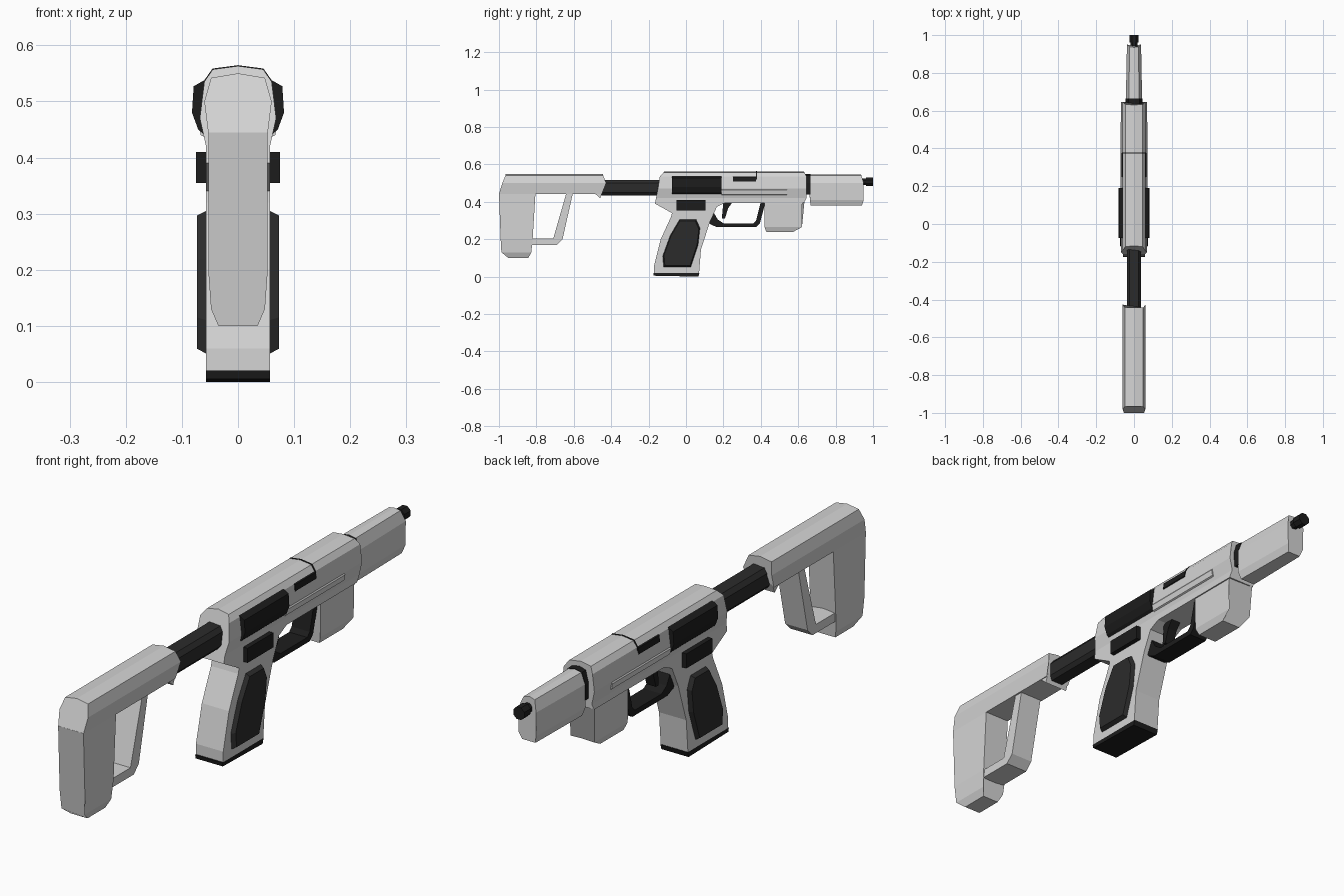
import bpy, bmesh, math
from mathutils import Vector

if "Cube" in bpy.data.objects:
    bpy.data.objects.remove(bpy.data.objects["Cube"])


def material(name, v):
    m = bpy.data.materials.new(name)
    m.diffuse_color = (v, v, v, 1)
    m.use_nodes = True
    m.node_tree.nodes["Principled BSDF"].inputs["Base Color"].default_value = m.diffuse_color
    return m


GREY = material("light grey", 0.66)
DARK = material("charcoal", 0.024)
BLACK = material("black", 0.012)


def finish(name, bm, mat):
    bmesh.ops.remove_doubles(bm, verts=bm.verts, dist=1e-5)
    bmesh.ops.recalc_face_normals(bm, faces=bm.faces)
    me = bpy.data.meshes.new(name)
    bm.to_mesh(me)
    bm.free()
    me.materials.append(mat)
    ob = bpy.data.objects.new(name, me)
    bpy.context.collection.objects.link(ob)
    return ob


def bridge(bm, ring_a, ring_b):
    """Closed solid between two equal rings of points."""
    a = [bm.verts.new(p) for p in ring_a]
    b = [bm.verts.new(p) for p in ring_b]
    n = len(a)
    for i in range(n):
        j = (i + 1) % n
        bm.faces.new((a[i], a[j], b[j], b[i]))
    bm.faces.new(a)
    bm.faces.new(b)


def sweep(name, rows, mat, taper=1.0):
    """Half cross-section rows (x, z, y_start, y_end), mirrored in x."""
    bm = bmesh.new()
    full = rows + [(-x, z, a, b) for x, z, a, b in reversed(rows) if x > 0]
    bridge(bm, [(x, a, z) for x, z, a, b in full],
           [(x * taper, b, z) for x, z, a, b in full])
    return finish(name, bm, mat)


def band(name, section, y0, y1, mat):
    return sweep(name, [(x, z, y0, y1) for x, z in section], mat)


def prism(name, pts, half, mat):
    """Side profile (y, z) extruded across x."""
    bm = bmesh.new()
    bridge(bm, [(-half, y, z) for y, z in pts], [(half, y, z) for y, z in pts])
    return finish(name, bm, mat)


def side_plates(name, pts, x0, x1, scale, mat):
    """Chamfered plate on both sides."""
    cy = sum(p[0] for p in pts) / len(pts)
    cz = sum(p[1] for p in pts) / len(pts)
    bm = bmesh.new()
    for s in (-1, 1):
        bridge(bm, [(s * x0, y, z) for y, z in pts],
               [(s * x1, cy + (y - cy) * scale, cz + (z - cz) * scale) for y, z in pts])
    return finish(name, bm, mat)


# Receiver and grip
sweep("receiver", [(0, .563, -.115, .63), (.045, .557, -.12, .633), (.06, .535, -.14, .645),
                   (.068, .47, -.15, .645), (.057, .42, -.16, .645), (.057, .395, -.165, .63)], GREY)
prism("grip", [(-.16, .41), (-.165, .39), (-.075, .34), (-.08, .32), (-.135, .20), (-.17, .06),
               (-.17, .02), (.07, .02), (.08, .145), (.128, .293), (.165, .373), (.22, .40)], .057, GREY)
prism("grip_base", [(-.175, .02), (-.172, .005), (.066, 0), (.072, .02)], .057, BLACK)
side_plates("grip_panel", [(-.035, .305), (.055, .305), (.075, .26), (.065, .17), (.025, .05),
                           (-.12, .05), (-.125, .11), (-.085, .22)], .056, .073, .93, DARK)

# Receiver details
band("upper_panel", [(.056, .54), (.079, .527), (.082, .48), (.071, .45), (.055, .436)], -.075, .19, BLACK)
side_plates("lower_panel", [(-.05, .41), (.105, .41), (.105, .355), (-.05, .355)], .055, .075, 1, BLACK)
band("ejection_port", [(.057, .538), (.0635, .533), (.0665, .51), (.06, .505)], .25, .375, BLACK)
band("top_seam", [(0, .5645), (.0455, .5585), (.0612, .536), (.0625, .52)], .373, .379, BLACK)
band("side_rail", [(.064, .472), (.0705, .462), (.0665, .44), (.055, .434)], .19, .54, GREY)

# Front block, barrel shroud and muzzle
sweep("front_block", [(.052, .42, .42, .635), (.052, .385, .42, .62), (.05, .265, .42, .62),
                      (.04, .238, .43, .57)], GREY)
band("collar", [(0, .548), (.03, .542), (.044, .50), (.044, .44)], .62, .665, BLACK)
sweep("barrel_shroud", [(0, .546, .658, .935), (.027, .541, .658, .938), (.043, .50, .66, .95),
                        (.042, .41, .662, .95), (.032, .38, .667, .94)], GREY, .87)
for name, r, y0, y1 in (("muzzle_neck", .019, .93, .97), ("muzzle_tip", .025, .962, 1.0)):
    ring = [(r * math.cos((k + .5) * math.pi / 4), .507 + r * math.sin((k + .5) * math.pi / 4))
            for k in range(8)]
    bm = bmesh.new()
    bridge(bm, [(x, y0, z) for x, z in ring], [(x, y1, z) for x, z in ring])
    finish(name, bm, BLACK)

# Trigger and guard
prism("trigger_guard", [(.11, .31), (.13, .28), (.165, .265), (.375, .265), (.395, .285), (.425, .40),
                        (.40, .40), (.375, .30), (.36, .285), (.20, .285), (.17, .305), (.15, .34)], .038, BLACK)
prism("trigger", [(.20, .40), (.25, .40), (.225, .365), (.208, .31), (.192, .31), (.195, .35)], .02, BLACK)

# Buffer tube and stock
band("buffer_tube", [(.025, .517), (.038, .50), (.038, .45), (.025, .435)], -.47, -.12, DARK)
sweep("stock_top", [(0, .55, -.965, -.443), (.048, .542, -.965, -.443), (.06, .50, -.982, -.427),
                    (.053, .443, -1, -.45)], GREY)
prism("stock_lip", [(-.49, .446), (-.459, .42), (-.445, .455)], .05, GREY)
sweep("stock_leg", [(.053, .445, -1, -.805), (.053, .20, -.991, -.82), (.048, .13, -.987, -.827),
                    (.035, .10, -.95, -.843)], GREY)
prism("stock_strut", [(-.64, .446), (-.605, .446), (-.66, .20), (-.69, .17), (-.83, .17),
                      (-.83, .203), (-.71, .203)], .047, GREY)
